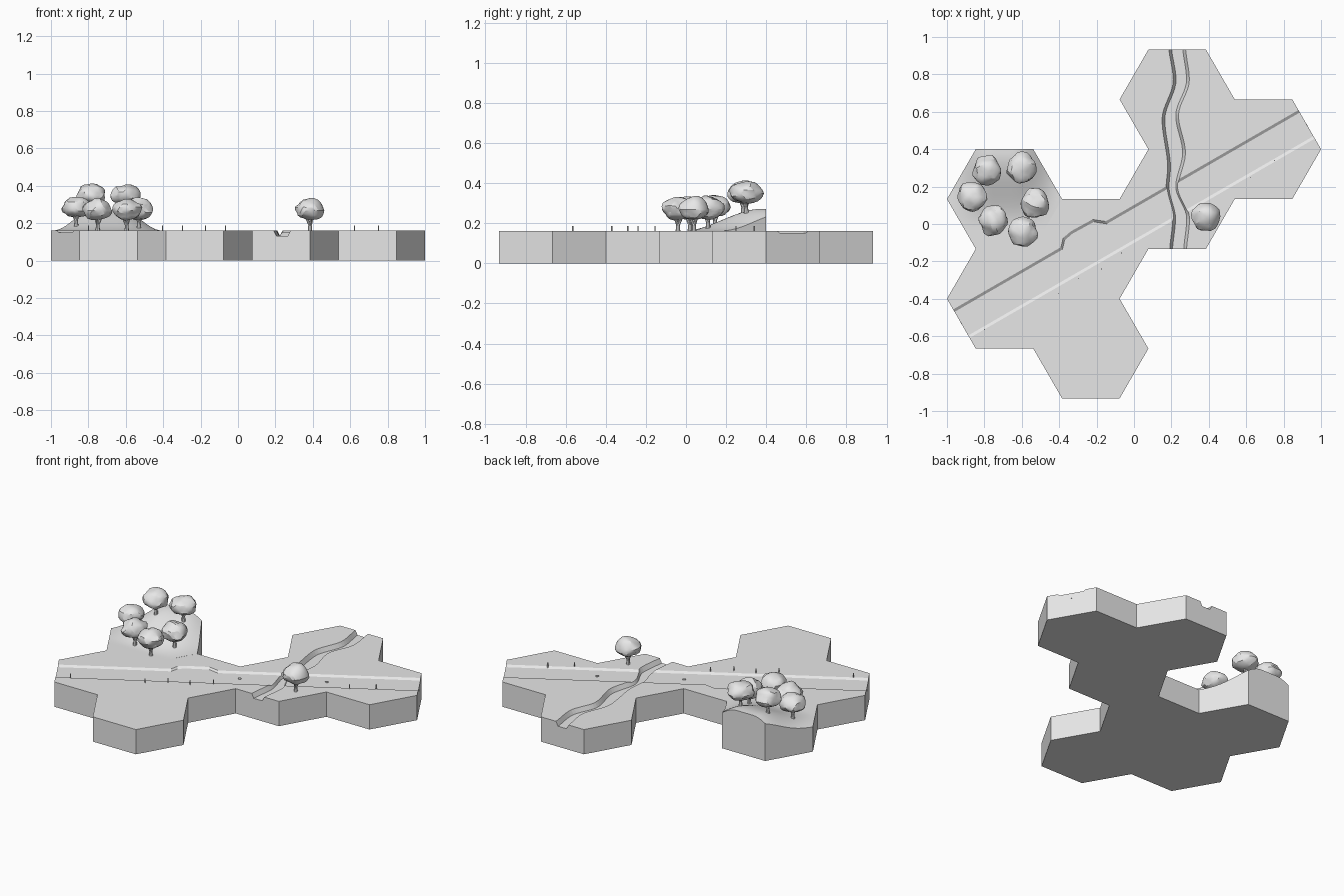
import bpy, bmesh, math, random
from mathutils import Vector, Matrix, noise

random.seed(4)
cube = bpy.data.objects.get("Cube")
if cube:
    bpy.data.objects.remove(cube, do_unlink=True)

R = 4 / 13          # hex side length
H = R * math.sqrt(3) / 2
TOP = 0.16
GREY = (0.8, 0.8, 0.8, 1)

stone = bpy.data.materials.new("plain grey")
stone.use_nodes = True
stone.diffuse_color = GREY
stone.node_tree.nodes["Principled BSDF"].inputs["Base Color"].default_value = GREY


def finish(bm, name, angle=None):
    """Turn a bmesh into a named object with the shared material."""
    bmesh.ops.recalc_face_normals(bm, faces=bm.faces[:])
    mesh = bpy.data.meshes.new(name)
    bm.to_mesh(mesh)
    bm.free()
    mesh.materials.append(stone)
    obj = bpy.data.objects.new(name, mesh)
    bpy.context.collection.objects.link(obj)
    if angle:
        select(obj)
        bpy.ops.object.shade_smooth_by_angle(angle=math.radians(angle))
    return obj


def select(obj):
    bpy.ops.object.select_all(action='DESELECT')
    obj.select_set(True)
    bpy.context.view_layer.objects.active = obj


def hex_face(bm, col, row):
    """Flat-topped hexagon; col and row count half-steps of the hex grid."""
    cx, cy = col * R * 0.75, row * H / 2
    ring = [bm.verts.new((cx + R * math.cos(k * math.pi / 3),
                          cy + R * math.sin(k * math.pi / 3), 0)) for k in range(6)]
    return bm.faces.new(ring)


def raise_top(bm, height):
    """Extrude the flat faces upward to a height function."""
    out = bmesh.ops.extrude_face_region(bm, geom=bm.faces[:])
    for v in out["geom"]:
        if isinstance(v, bmesh.types.BMVert):
            v.co.z = height(v.co.x, v.co.y)


def smooth(t):
    t = max(0, min(1, t))
    return t * t * (3 - 2 * t)


def hill_height(x, y):
    side = smooth((0.31 - abs(x + 0.70)) / 0.25)
    return TOP + 0.112 * smooth((y + 0.02) / 0.4) * side


def trough(name, rows, depth, slope):
    """Closed cutter with sloped banks, from (left point, right point) rows."""
    bm = bmesh.new()
    loops = []
    for left, right in rows:
        across = (right - left).normalized() * slope
        loops.append([bm.verts.new((*p, z)) for p, z in (
            (left - across / 2, TOP + depth), (left + across / 2 * 1.0, TOP - depth),
            (right - across / 2, TOP - depth), (right + across / 2, TOP + depth))])
    for a, b in zip(loops, loops[1:]):
        for k in range(4):
            bm.faces.new((a[k], a[(k + 1) % 4], b[(k + 1) % 4], b[k]))
    bm.faces.new(loops[0])
    bm.faces.new(loops[-1])
    return finish(bm, name)


def bank(points, y):
    """Ease between the listed bends of a river bank."""
    for (y0, x0), (y1, x1) in zip(points, points[1:]):
        if y1 <= y <= y0:
            return x0 + (x1 - x0) * smooth((y0 - y) / (y0 - y1))
    return points[-1][1]


def rod(bm, a, b, r1, r2, sides=8):
    a, b = Vector(a), Vector(b)
    turn = (b - a).to_track_quat('Z', 'Y').to_matrix().to_4x4()
    bmesh.ops.create_cone(bm, cap_ends=True, segments=sides, radius1=r1, radius2=r2,
                          depth=(b - a).length,
                          matrix=Matrix.Translation((a + b) / 2) @ turn)


# Flat hex ground
bm = bmesh.new()
for col, row in ((1, 5), (3, 3), (1, 1), (-1, -1), (-3, -3), (-1, -5)):
    hex_face(bm, col, row)
bmesh.ops.remove_doubles(bm, verts=bm.verts[:], dist=0.001)
raise_top(bm, lambda x, y: TOP)
bmesh.ops.recalc_face_normals(bm, faces=bm.faces[:])
bmesh.ops.dissolve_limit(bm, angle_limit=0.01, verts=bm.verts[:], edges=bm.edges[:])
ground = finish(bm, "hex_ground")

# Sunken road, with a lay-by on one side
along = Vector((math.cos(math.pi / 6), math.sin(math.pi / 6)))
out = Vector((-along.y, along.x))
edge = ((-1.2, 0.088), (-0.40, 0.088), (-0.365, 0.125), (-0.31, 0.135),
        (-0.18, 0.132), (-0.125, 0.088), (1.2, 0.088))
road = trough("road_cutter", [(along * s + out * t, along * s - out * 0.088)
                              for s, t in edge], 0.01, 0.03)

# Winding river bed
left = ((0.96, 0.185), (0.77, 0.21), (0.56, 0.15), (0.3, 0.18),
        (0.2, 0.172), (0.03, 0.207), (-0.16, 0.19))
right = ((0.96, 0.275), (0.77, 0.296), (0.58, 0.238), (0.38, 0.275),
         (0.2, 0.238), (0.03, 0.297), (-0.16, 0.28))
levels = [0.96 - 1.12 * k / 48 for k in range(49)]
river = trough("river_cutter", [(Vector((bank(left, y), y)), Vector((bank(right, y), y)))
                                for y in levels], 0.028, 0.03)

for cutter in (road, river):
    cutter.hide_render = True
    cut = ground.modifiers.new(cutter.name, 'BOOLEAN')
    cut.operation = 'DIFFERENCE'
    cut.solver = 'EXACT'
    cut.object = cutter
    select(ground)
    bpy.ops.object.modifier_apply(modifier=cut.name)
    bpy.data.objects.remove(cutter, do_unlink=True)

# Wooded hill hex
bm = bmesh.new()
hex_face(bm, -3, 1)
bmesh.ops.poke(bm, faces=bm.faces[:])
bmesh.ops.subdivide_edges(bm, edges=bm.edges[:], cuts=13, use_grid_fill=True)
raise_top(bm, hill_height)
finish(bm, "hill_hex", 35)

# Trees: lumpy crown over a forked trunk
spots = ((-0.785, 0.285), (-0.6, 0.3), (-0.865, 0.145), (-0.53, 0.11),
         (-0.75, 0.02), (-0.595, -0.04), (0.385, 0.04))
for n, (x, y) in enumerate(spots):
    base = hill_height(x, y) if x < 0 else TOP
    foot = base - 0.01
    centre = Vector((x, y, max(0.268, base + 0.095)))
    bm = bmesh.new()
    bmesh.ops.create_icosphere(bm, subdivisions=3, radius=1)
    for v in bm.verts:
        d = v.co.normalized()
        lump = 1 + 0.2 * noise.noise(d * 1.6 + Vector((n * 7.3, 2, 5)))
        fall = 0.062 if d.z > 0 else 0.05
        v.co = centre + Vector((d.x * 0.078, d.y * 0.078, d.z * fall)) * lump
    finish(bm, f"tree_crown_{n + 1}", 25)
    bm = bmesh.new()
    fork = Vector((x, y, base + 0.03))
    rod(bm, (x, y, foot), fork, 0.013, 0.009)
    turn = random.uniform(0, math.pi)
    for k in range(3):
        a = turn + k * math.tau / 3
        tip = fork + Vector((0.025 * math.cos(a), 0.025 * math.sin(a), 0.05))
        rod(bm, fork - Vector((0, 0, 0.004)), tip, 0.008, 0.006)
    finish(bm, f"tree_trunk_{n + 1}", 40)

# Thin roadside posts
posts = ((-0.80, -0.565), (-0.404, -0.37), (-0.297, -0.29), (-0.174, -0.24),
         (-0.067, -0.155), (0.623, 0.25), (0.75, 0.34))
for n, (x, y) in enumerate(posts):
    bm = bmesh.new()
    rod(bm, (x, y, TOP - 0.01), (x, y, 0.187), 0.003, 0.003, 6)
    finish(bm, f"post_{n + 1}")

# Small studs on the road and its two end walls
bm = bmesh.new()
for x, y in ((0.45, 0.265), (0.005, 0.01)):
    rod(bm, (x, y, 0.145), (x, y, 0.154), 0.01, 0.01, 12)
for side in (-1, 1):
    p = along.to_3d() * H * 4 * side + Vector((0, 0, 0.125))
    rod(bm, p - along.to_3d() * 0.01 * side, p + along.to_3d() * 0.001 * side, 0.009, 0.009, 12)
finish(bm, "studs")
